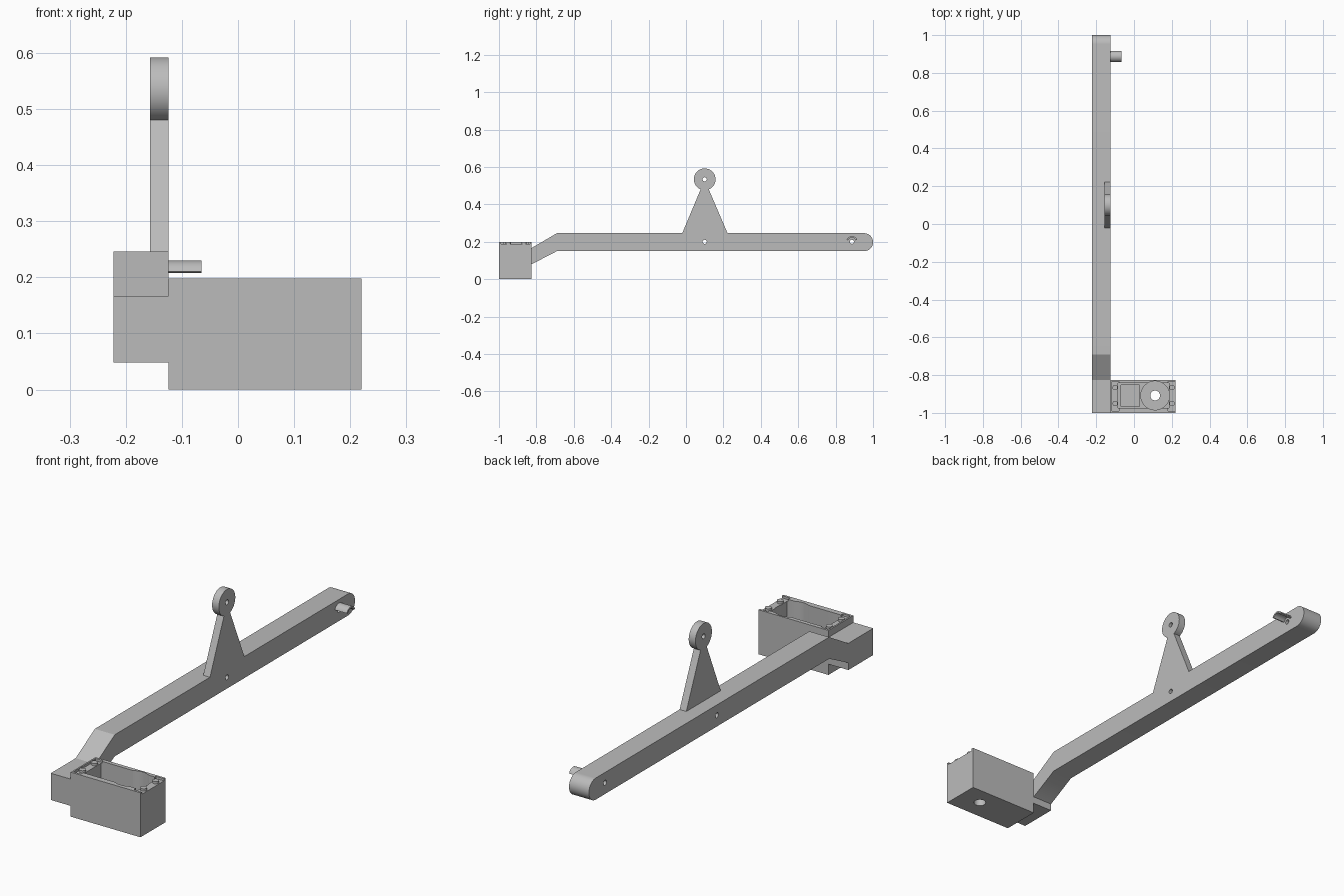
import bpy, bmesh
from math import cos, sin, radians
from mathutils import Matrix

if "Cube" in bpy.data.objects:
    bpy.data.objects.remove(bpy.data.objects["Cube"], do_unlink=True)

grey = bpy.data.materials.new("plain grey")
grey.use_nodes = True
grey.diffuse_color = (0.5, 0.5, 0.5, 1)
grey.node_tree.nodes["Principled BSDF"].inputs["Base Color"].default_value = grey.diffuse_color


def finish(name, bm):
    bmesh.ops.recalc_face_normals(bm, faces=bm.faces)
    mesh = bpy.data.meshes.new(name)
    bm.to_mesh(mesh)
    bm.free()
    obj = bpy.data.objects.new(name, mesh)
    bpy.context.collection.objects.link(obj)
    mesh.materials.append(grey)
    return obj


def arc(cy, cz, r, start, end, steps=32):
    angles = [radians(start + (end - start) * i / steps) for i in range(steps + 1)]
    return [(cy + r * cos(a), cz + r * sin(a)) for a in angles]


def side_profile(name, points, x0, x1):
    """Extrude a y-z outline along x."""
    bm = bmesh.new()
    face = bm.faces.new([bm.verts.new((x0, y, z)) for y, z in points])
    out = bmesh.ops.extrude_face_region(bm, geom=[face])
    moved = [v for v in out["geom"] if isinstance(v, bmesh.types.BMVert)]
    bmesh.ops.translate(bm, verts=moved, vec=(x1 - x0, 0, 0))
    return finish(name, bm)


def box(name, low, high):
    bm = bmesh.new()
    size = [b - a for a, b in zip(low, high)]
    mid = [(a + b) / 2 for a, b in zip(low, high)]
    bmesh.ops.create_cube(bm, size=1, matrix=Matrix.Translation(mid) @ Matrix.Diagonal((*size, 1)))
    return finish(name, bm)


def upright_disc(name, x, y, r, z0, z1):
    bm = bmesh.new()
    bmesh.ops.create_cone(bm, cap_ends=True, segments=48, radius1=r, radius2=r, depth=z1 - z0,
                          matrix=Matrix.Translation((x, y, (z0 + z1) / 2)))
    return finish(name, bm)


def cut(obj, cutters):
    """Subtract the cutters, apply the result and remove them."""
    for c in cutters:
        mod = obj.modifiers.new("cut", "BOOLEAN")
        mod.operation = "DIFFERENCE"
        mod.solver = "EXACT"
        mod.object = c
        c.hide_render = True
    bpy.context.view_layer.update()
    result = bpy.data.meshes.new_from_object(obj.evaluated_get(bpy.context.evaluated_depsgraph_get()))
    obj.modifiers.clear()
    obj.data = result
    for c in cutters:
        bpy.data.objects.remove(c, do_unlink=True)


def smooth(obj):
    bpy.ops.object.select_all(action="DESELECT")
    obj.select_set(True)
    bpy.context.view_layer.objects.active = obj
    bpy.ops.object.shade_smooth_by_angle(angle=radians(30))


def side_hole(y, z, r):
    return side_profile("hole_cutter", arc(y, z, r, 0, 345, 23), -0.3, 0)


OUT, IN = -0.222, -0.124      # arm side planes
BACK = -0.825                 # rear plane of the housing
PIVOT, TIP = 0.1, 0.887       # hole positions along the arm

# Long arm with cranked front and rounded tip
outline = [(BACK, 0.08), (-0.69, 0.15)] + arc(0.952, 0.198, 0.048, -90, 90) + [(-0.69, 0.246), (BACK, 0.167)]
arm = side_profile("arm", outline, OUT, IN)
cut(arm, [side_hole(PIVOT, 0.2, 0.011), side_hole(TIP, 0.2, 0.011)])
smooth(arm)

# Block joining the arm to the housing
box("mounting_block", (OUT, -1, 0.048), (IN, BACK, 0.167))

# Upright bracket with a round eye
outline = [(-0.02, 0.246), (0.222, 0.246)] + arc(PIVOT, 0.534, 0.058, -68, 248, 48)
bracket = side_profile("bracket", outline, -0.157, IN)
cut(bracket, [side_hole(PIVOT, 0.534, 0.011)])
smooth(bracket)

# Curved peg at the arm tip
peg = side_profile("tip_peg", arc(TIP, 0.2, 0.03, 20, 160, 16) + arc(TIP, 0.2, 0.022, 160, 20, 16), IN, -0.065)
smooth(peg)

# Motor housing with stepped pocket, round well, shaft hole and end ledges
MID = -0.908
housing = box("motor_housing", (IN, -1, 0), (0.22, BACK, 0.198))
cut(housing, [
    box("pocket_cutter", (-0.085, -0.975, 0.1), (0.185, -0.843, 0.3)),
    box("deep_cutter", (-0.07, -0.965, 0.06), (0.03, -0.853, 0.3)),
    upright_disc("well_cutter", 0.112, MID, 0.076, 0.04, 0.3),
    upright_disc("shaft_cutter", 0.112, MID, 0.026, -0.1, 0.3),
    box("ledge_cutter", (-0.117, -0.99, 0.188), (-0.08, -0.835, 0.3)),
    box("ledge_cutter", (0.18, -0.99, 0.188), (0.3, -0.835, 0.3)),
])
smooth(housing)

# Small studs on the end ledges
for side, x in (("right", -0.1), ("left", 0.201)):
    for end, y in (("front", MID - 0.042), ("back", MID + 0.042)):
        smooth(upright_disc(f"{end}_{side}_stud", x, y, 0.014, 0.186, 0.198))
